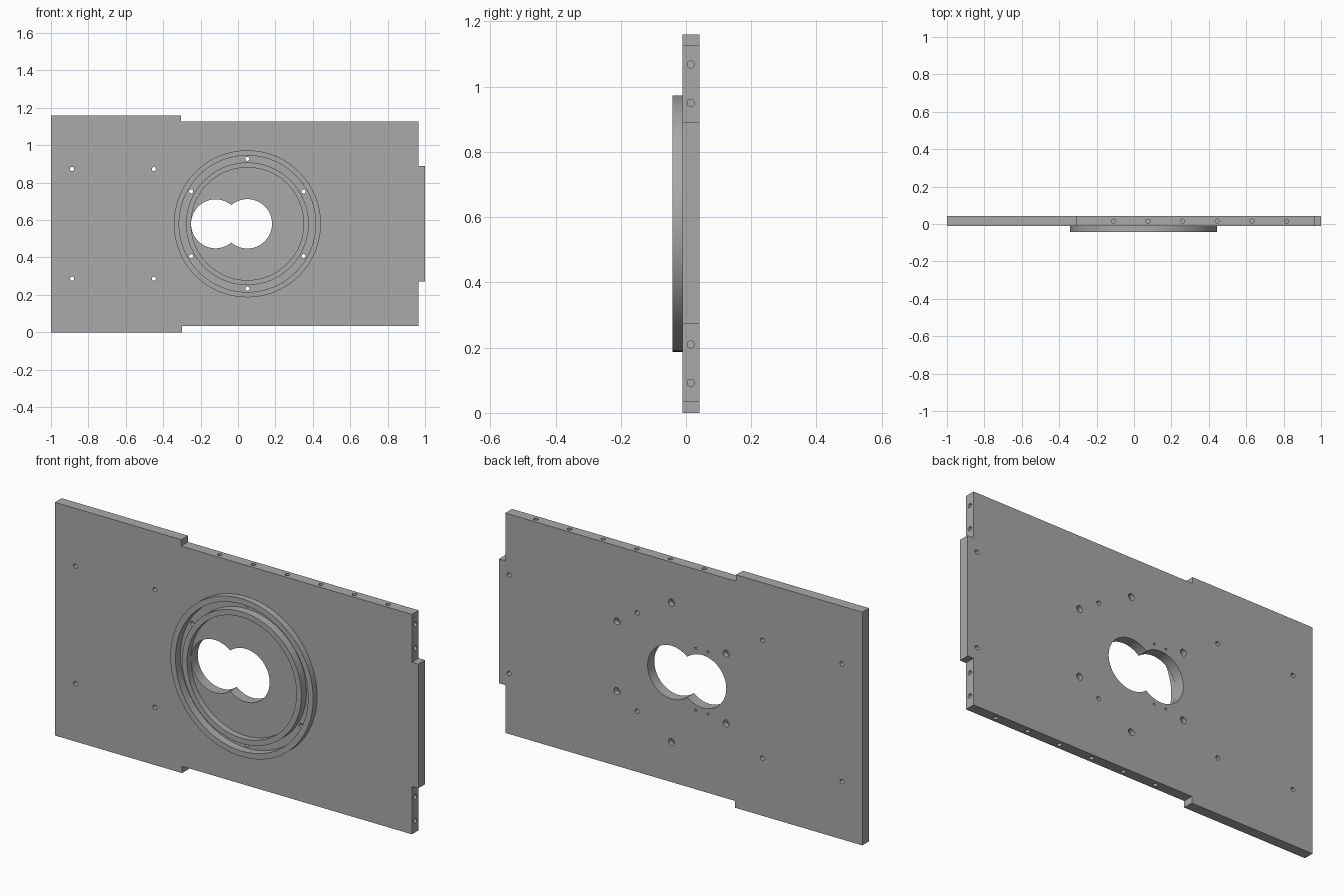
import bpy, bmesh, math
from mathutils import Vector, Matrix

cube = bpy.data.objects.get("Cube")
if cube:
    bpy.data.objects.remove(cube, do_unlink=True)

FRONT, BACK, RING_FRONT = -0.011, 0.042, -0.042
CX, CZ = 0.05, 0.58          # axis of the round flange

grey = bpy.data.materials.new("machined grey")
grey.use_nodes = True
grey.diffuse_color = (0.4, 0.4, 0.4, 1)
grey.node_tree.nodes["Principled BSDF"].inputs["Base Color"].default_value = (0.4, 0.4, 0.4, 1)


def make_object(name, bm):
    bmesh.ops.recalc_face_normals(bm, faces=bm.faces)
    mesh = bpy.data.meshes.new(name)
    bm.to_mesh(mesh)
    bm.free()
    mesh.materials.append(grey)
    obj = bpy.data.objects.new(name, mesh)
    bpy.context.collection.objects.link(obj)
    return obj


def activate(obj):
    bpy.ops.object.select_all(action='DESELECT')
    obj.select_set(True)
    bpy.context.view_layer.objects.active = obj


def add_cylinder(bm, start, end, radius, segments=24):
    start, end = Vector(start), Vector(end)
    axis = end - start
    turn = axis.to_track_quat('Z', 'Y').to_matrix().to_4x4()
    bmesh.ops.create_cone(bm, cap_ends=True, segments=segments, radius1=radius, radius2=radius,
                          depth=axis.length, matrix=Matrix.Translation((start + end) / 2) @ turn)


def add_ring(bm, inner, outer, y0, y1, segments=96):
    # rectangular section swept round the flange axis
    loops = []
    for i in range(segments):
        a = math.tau * i / segments
        loops.append([bm.verts.new((CX + r * math.cos(a), y, CZ + r * math.sin(a)))
                      for r, y in ((inner, y0), (outer, y0), (outer, y1), (inner, y1))])
    for i, here in enumerate(loops):
        there = loops[(i + 1) % segments]
        for j in range(4):
            k = (j + 1) % 4
            bm.faces.new((here[j], here[k], there[k], there[j]))


def cut(target, bm):
    cutter = make_object("cutter", bm)
    cutter.hide_render = True
    activate(target)
    mod = target.modifiers.new("cut", 'BOOLEAN')
    mod.operation = 'DIFFERENCE'
    mod.solver = 'EXACT'
    mod.object = cutter
    bpy.ops.object.modifier_apply(modifier=mod.name)
    bpy.data.objects.remove(cutter, do_unlink=True)


# Stepped plate outline, extruded through its thickness
outline = [(-1, 0), (-0.3, 0), (-0.3, 0.034), (0.965, 0.034), (0.965, 0.272), (1, 0.272),
           (1, 0.89), (0.965, 0.89), (0.965, 1.128), (-0.305, 1.128), (-0.305, 1.16), (-1, 1.16)]
bm = bmesh.new()
face = bm.faces.new([bm.verts.new((x, FRONT, z)) for x, z in outline])
extruded = bmesh.ops.extrude_face_region(bm, geom=[face])
bmesh.ops.translate(bm, vec=(0, BACK - FRONT, 0),
                    verts=[g for g in extruded["geom"] if isinstance(g, bmesh.types.BMVert)])
plate = make_object("mounting_plate", bm)

bolts = [(CX + 0.347 * math.cos(math.radians(a)), CZ + 0.347 * math.sin(math.radians(a)))
         for a in range(30, 390, 60)]

# First cut: left lobe of the opening, drilled holes and edge holes
bm = bmesh.new()
add_cylinder(bm, (-0.12, -0.1, CZ), (-0.12, 0.1, CZ), 0.131, 64)
through = bolts + [(x, CZ + s * 0.293) for x in (-0.887, -0.45) for s in (-1, 1)]
for x, z in through:
    add_cylinder(bm, (x, -0.1, z), (x, 0.1, z), 0.011)
for s in (-1, 1):
    for x in (0.24, 0.945):
        add_cylinder(bm, (x, 0.005, CZ + s * 0.245), (x, 0.1, CZ + s * 0.245), 0.011)
    for x in (-0.15, -0.083):
        add_cylinder(bm, (x, 0.005, CZ + s * 0.154), (x, 0.1, CZ + s * 0.154), 0.006)
    for i in range(6):
        x = -0.11 + 0.185 * i
        edge = 1.128 if s > 0 else 0.034
        add_cylinder(bm, (x, 0.015, edge - s * 0.06), (x, 0.015, edge + s * 0.05), 0.011)
    for offset in (0.37, 0.488):
        z = CZ + s * offset
        add_cylinder(bm, (0.905, 0.015, z), (1.1, 0.015, z), 0.011)
cut(plate, bm)

# Second cut: right lobe, rear counterbores and the seal groove floor
bm = bmesh.new()
add_cylinder(bm, (CX, -0.1, CZ), (CX, 0.1, CZ), 0.132, 64)
for x, z in bolts:
    add_cylinder(bm, (x, 0.018, z), (x, 0.1, z), 0.017)
add_ring(bm, 0.328, 0.365, -0.05, -0.002)
cut(plate, bm)

# Two raised rings with the groove between them
parts = [plate]
for name, inner, outer in (("outer_ring", 0.365, 0.393), ("inner_ring", 0.301, 0.328)):
    bm = bmesh.new()
    add_ring(bm, inner, outer, RING_FRONT, FRONT)
    parts.append(make_object(name, bm))

for obj in parts:
    activate(obj)
    bpy.ops.object.shade_smooth_by_angle(angle=math.radians(30))
